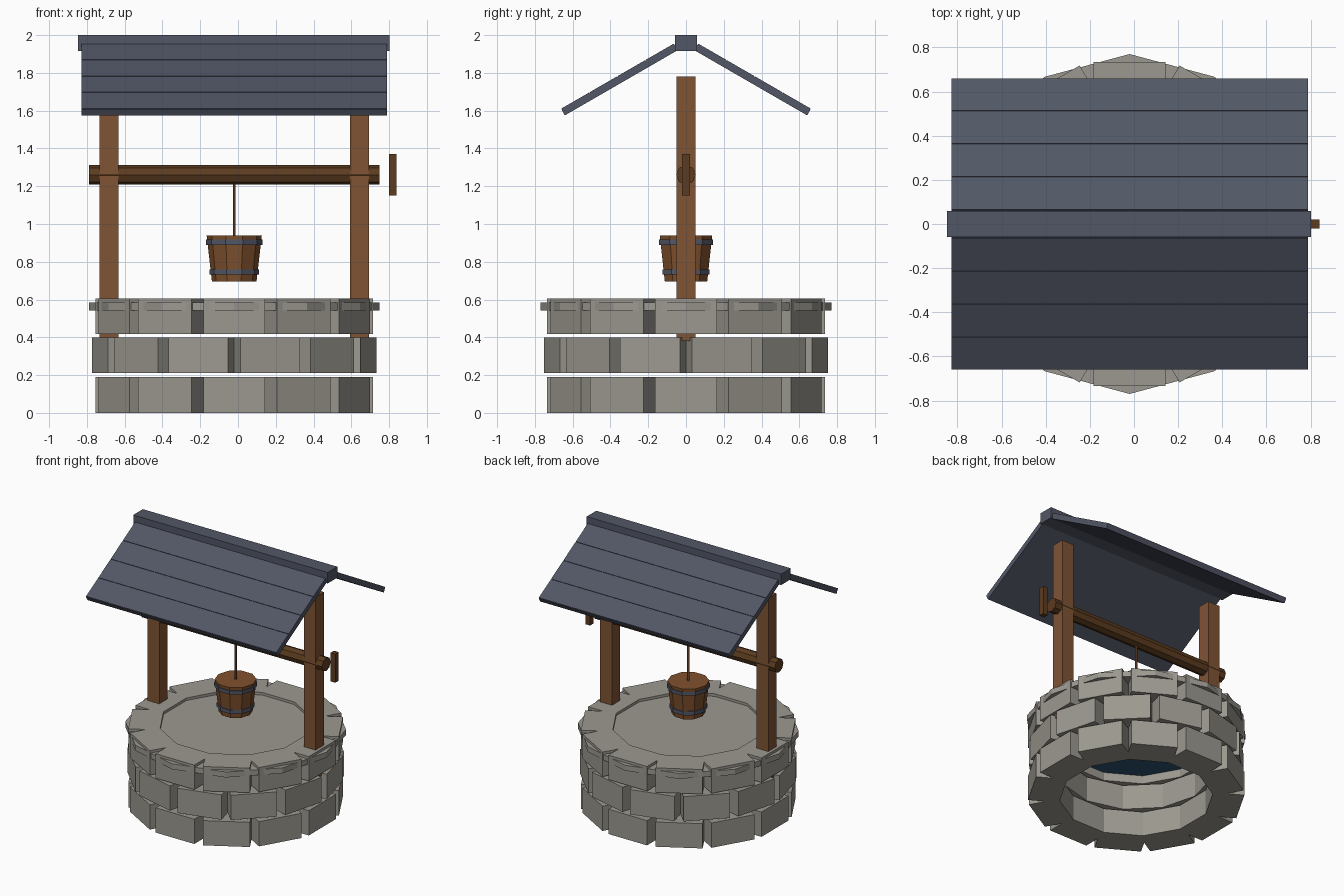
import bpy, math

if "Cube" in bpy.data.objects:
    bpy.data.objects.remove(bpy.data.objects["Cube"])

CX = -0.02  # the well axis sits slightly left of centre (crank sticks out right)


def mat(name, r, g, b):
    lin = lambda c: ((c / 255 + 0.055) / 1.055) ** 2.4
    m = bpy.data.materials.new(name)
    m.diffuse_color = (lin(r), lin(g), lin(b), 1)
    m.use_nodes = True
    m.node_tree.nodes["Principled BSDF"].inputs["Base Color"].default_value = m.diffuse_color
    return m


STONE = mat("grey stone", 156, 153, 144)
WOOD = mat("post wood", 126, 83, 52)
DARK = mat("dark wood", 92, 60, 32)
BUCKET = mat("bucket wood", 128, 81, 45)
SLATE = mat("blue slate", 82, 87, 102)
WATER = mat("deep water", 42, 84, 112)
ROPE = mat("rope brown", 128, 84, 52)


def finish(name, m):
    o = bpy.context.object
    o.name = name
    o.data.materials.append(m)
    return o


def box(name, loc, size, m, rot=(0, 0, 0)):
    bpy.ops.mesh.primitive_cube_add(size=1, location=loc, rotation=rot)
    o = finish(name, m)
    o.scale = size
    return o


def drum(name, n, r1, r2, z0, z1, m, turn=0):
    bpy.ops.mesh.primitive_cone_add(vertices=n, radius1=r1, radius2=r2, depth=z1 - z0,
                                    location=(CX, 0, (z0 + z1) / 2), rotation=(0, 0, turn))
    return finish(name, m)


# Stone courses: 12 blocks each, middle course staggered by half a block
R, N = 0.625, 12
for row, (z0, z1) in enumerate([(0, 0.19), (0.21, 0.40), (0.417, 0.605)]):
    for i in range(N):
        a = (i + 0.5 * (row % 2)) * math.tau / N
        box(f"stone_{row}_{i}", (CX + R * math.cos(a), R * math.sin(a), (z0 + z1) / 2),
            (0.22, math.tau * R / N, z1 - z0), STONE, (0, 0, a))

# Cap slab and the water under it
drum("cap_slab", 12, 0.77, 0.77, 0.543, 0.585, STONE)
drum("water", 12, 0.55, 0.55, 0.48, 0.50, WATER)

# Posts
for side, s in (("left", -1), ("right", 1)):
    box(f"{side}_post", (CX + s * 0.663, 0, 1.08), (0.1, 0.1, 1.4), WOOD)

# Windlass axle and crank handle
bpy.ops.mesh.primitive_cylinder_add(vertices=8, radius=0.052, depth=1.54,
                                    location=(CX, 0, 1.26), rotation=(0, math.pi / 2, 0))
finish("axle", DARK)
box("crank_handle", (0.82, 0, 1.26), (0.04, 0.04, 0.22), DARK)

# Rope and bucket with two hoops
drum("rope", 6, 0.008, 0.008, 0.93, 1.25, ROPE)
QUARTER = math.pi / 2
drum("bucket", 10, 0.118, 0.146, 0.695, 0.94, BUCKET, QUARTER)
drum("upper_hoop", 10, 0.15, 0.15, 0.89, 0.917, SLATE, QUARTER)
drum("lower_hoop", 10, 0.132, 0.132, 0.732, 0.76, SLATE, QUARTER)

# Roof: two slopes at 30 degrees, each with four shallow slate strips
PITCH, LENGTH, WIDTH = math.radians(30), 0.69, 1.615
for side, s in (("front", -1), ("back", 1)):
    def on_slope(along, up):
        y = 0.3525 + along * math.cos(PITCH) + up * math.sin(PITCH)
        z = 1.765 - along * math.sin(PITCH) + up * math.cos(PITCH)
        return (CX, s * y, z)
    rot = (-s * PITCH, 0, 0)
    box(f"{side}_roof", on_slope(0, -0.002), (WIDTH, LENGTH, 0.036), SLATE, rot)
    step = LENGTH / 4
    for i in range(4):
        box(f"{side}_slate_strip_{i}", on_slope((i - 1.5) * step, 0.018),
            (WIDTH, step - 0.005, 0.005), SLATE, rot)

# Ridge beam
box("roof_ridge", (-0.023, 0, 1.958), (1.65, 0.116, 0.084), SLATE)
